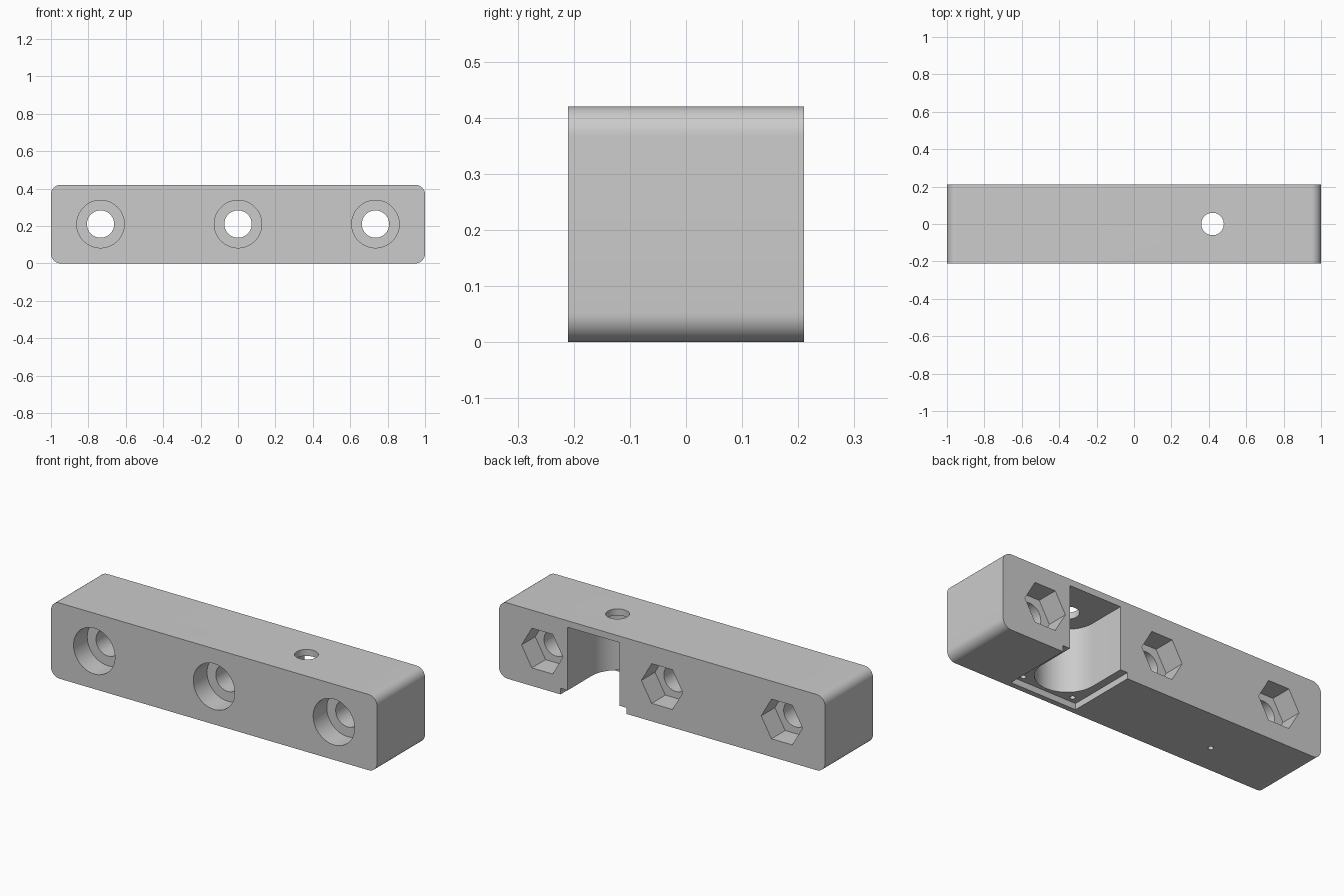
import bpy, bmesh, math
from mathutils import Matrix, Vector

cube = bpy.data.objects.get("Cube")
if cube:
    bpy.data.objects.remove(cube, do_unlink=True)

grey = bpy.data.materials.new("light_grey")
grey.use_nodes = True
colour = (0.6, 0.6, 0.6, 1)
grey.diffuse_color = colour
grey.node_tree.nodes["Principled BSDF"].inputs["Base Color"].default_value = colour

LENGTH, SIDE, CORNER = 2.0, 0.42, 0.052
HALF = SIDE / 2
MOTOR_X, MOTOR_R = 0.42, 0.159
FLANGE_TOP, ROOF = 0.034, 0.384
OVER = 0.05  # overshoot past open faces


def arc(cx, cy, r, start, end, steps):
    return [(cx + r * math.cos(math.radians(start + (end - start) * i / steps)),
             cy + r * math.sin(math.radians(start + (end - start) * i / steps)))
            for i in range(steps + 1)]


def circle(cx, cy, r, sides=64):
    return arc(cx, cy, r, 0, 360, sides)[:-1]


def prism(name, profile, low, high, axis):
    """Extrude an (x, z) profile along y, or an (x, y) profile along z."""
    bm = bmesh.new()
    place = (lambda p, t: (p[0], t, p[1])) if axis == "y" else (lambda p, t: (p[0], p[1], t))
    face = bm.faces.new([bm.verts.new(place(p, low)) for p in profile])
    grown = bmesh.ops.extrude_face_region(bm, geom=[face])["geom"]
    shift = Vector(place((0, 0), high - low))
    bmesh.ops.translate(bm, vec=shift, verts=[v for v in grown if isinstance(v, bmesh.types.BMVert)])
    bmesh.ops.recalc_face_normals(bm, faces=bm.faces)
    mesh = bpy.data.meshes.new(name)
    bm.to_mesh(mesh)
    bm.free()
    mesh.materials.append(grey)
    obj = bpy.data.objects.new(name, mesh)
    bpy.context.collection.objects.link(obj)
    return obj


# Rounded bar
ex, ez = LENGTH / 2 - CORNER, SIDE - CORNER
outline = (arc(ex, ez, CORNER, 0, 90, 12) + arc(-ex, ez, CORNER, 90, 180, 12)
           + arc(-ex, CORNER, CORNER, 180, 270, 12) + arc(ex, CORNER, CORNER, 270, 360, 12))
bar = prism("mounting_bar", outline, -HALF, HALF, "y")

cutters = []
# Bolt holes with round counterbores in front and nut pockets behind
for x in (-0.735, 0, 0.735):
    cutters += [
        prism("bolt_hole_cutter", circle(x, HALF, 0.073), -HALF - OVER, HALF + OVER, "y"),
        prism("counterbore_cutter", circle(x, HALF, 0.127), -HALF - OVER, -HALF + 0.12, "y"),
        prism("nut_pocket_cutter", circle(x, HALF, 0.127, 6), HALF - 0.12, HALF + OVER, "y"),
    ]

# Motor bay, round at the front and open at the back and underneath
bay = arc(MOTOR_X, 0, MOTOR_R, 180, 360, 32)
bay += [(MOTOR_X + MOTOR_R, HALF + OVER), (MOTOR_X - MOTOR_R, HALF + OVER)]
cutters.append(prism("motor_bay_cutter", bay, -OVER, ROOF, "z"))

# Flange recess and shaft hole
left, right, front, back = MOTOR_X - 0.203, MOTOR_X + 0.203, -0.18, HALF + OVER
flange = [(left, front), (right, front), (right, back), (left, back)]
cutters.append(prism("flange_cutter", flange, -OVER, FLANGE_TOP, "z"))
cutters.append(prism("shaft_hole_cutter", circle(MOTOR_X, 0, 0.06), ROOF - OVER, SIDE + OVER, "z"))

# Small screw holes underneath
for x, y in ((MOTOR_X - 0.155, -0.145), (MOTOR_X + 0.155, -0.145), (-0.52, -0.045)):
    cutters.append(prism("screw_hole_cutter", circle(x, y, 0.014, 24), -OVER, 0.14, "z"))

# Cut the bar, then discard the cutters
for cutter in cutters:
    cutter.hide_render = True
    mod = bar.modifiers.new("cut", "BOOLEAN")
    mod.operation, mod.solver, mod.object = "DIFFERENCE", "EXACT", cutter
bpy.ops.object.select_all(action="DESELECT")
bpy.context.view_layer.objects.active = bar
bar.select_set(True)
for mod in list(bar.modifiers):
    bpy.ops.object.modifier_apply(modifier=mod.name)
for cutter in cutters:
    bpy.data.objects.remove(cutter, do_unlink=True)
bpy.ops.object.shade_smooth_by_angle(angle=math.radians(30))
